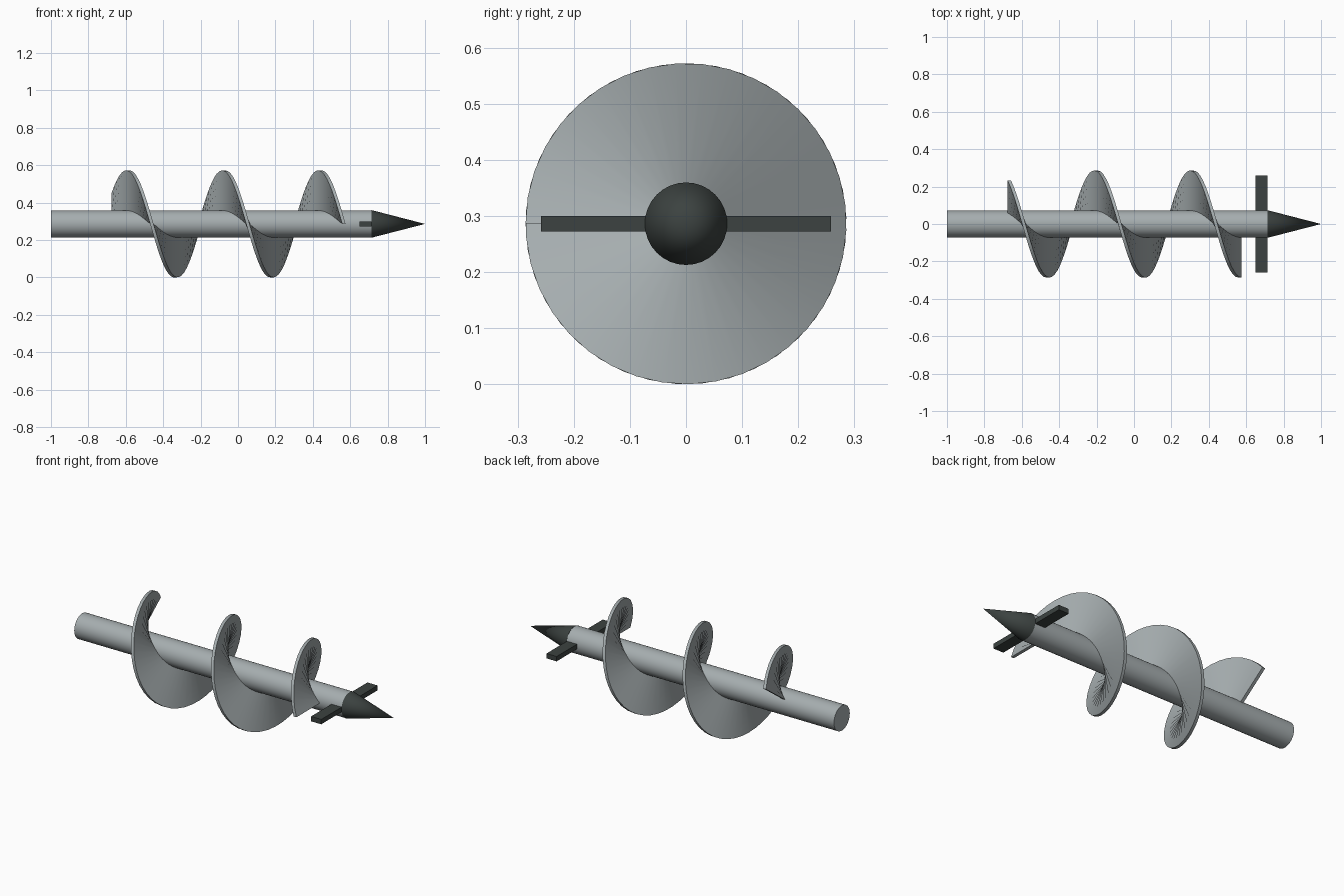
import bpy, bmesh
from math import radians, sin, cos, tau, pi

if "Cube" in bpy.data.objects:
    bpy.data.objects.remove(bpy.data.objects["Cube"])

AXIS_Z = 0.286


def material(name, rgb):
    m = bpy.data.materials.new(name)
    m.diffuse_color = (*rgb, 1)
    m.use_nodes = True
    m.node_tree.nodes["Principled BSDF"].inputs["Base Color"].default_value = m.diffuse_color
    return m


steel = material("steel", (0.38, 0.42, 0.43))
dark = material("dark_steel", (0.045, 0.055, 0.052))


def finish(obj, name, mat, angle=30):
    obj.name = name
    obj.data.materials.append(mat)
    bpy.ops.object.select_all(action='DESELECT')
    obj.select_set(True)
    bpy.context.view_layer.objects.active = obj
    bpy.ops.object.shade_smooth_by_angle(angle=radians(angle))


def rod(name, x0, x1, r0, r1, mat):
    bpy.ops.mesh.primitive_cone_add(
        vertices=32, radius1=r0, radius2=r1, depth=x1 - x0,
        location=((x0 + x1) / 2, 0, AXIS_Z), rotation=(0, pi / 2, 0))
    finish(bpy.context.object, name, mat)


# Central shaft and pointed tip
rod("shaft", -1.0, 0.715, 0.0725, 0.0725, steel)
rod("pilot_tip", 0.715, 1.0, 0.0735, 0.0, dark)

# Flat cutter bar across the shaft
bpy.ops.mesh.primitive_cube_add(size=1, location=(0.682, 0, AXIS_Z))
bar = bpy.context.object
bar.scale = (0.065, 0.516, 0.028)
bpy.ops.object.transform_apply(location=False, rotation=False, scale=True)
finish(bar, "cutter_bar", dark)

# Helical flight: a thin rectangular section swept along the shaft
TURNS, STEPS = 2.4, 90
X0, X1 = -0.666, 0.566
R_IN, R_OUT, HALF = 0.065, 0.286, 0.009
bm = bmesh.new()
rings = []
for i in range(STEPS + 1):
    t = i / STEPS
    x = X0 + (X1 - X0) * t
    a = tau * TURNS * (t - 1) + pi / 2      # measured from straight up
    rings.append([bm.verts.new((x + dx, -r * sin(a), AXIS_Z + r * cos(a)))
                  for r, dx in ((R_IN, -HALF), (R_OUT, -HALF),
                                (R_OUT, HALF), (R_IN, HALF))])
for p, q in zip(rings, rings[1:]):
    for k in range(4):
        n = (k + 1) % 4
        bm.faces.new((p[k], p[n], q[n], q[k]))
bm.faces.new(rings[0])
bm.faces.new(rings[-1][::-1])
bmesh.ops.recalc_face_normals(bm, faces=bm.faces)
mesh = bpy.data.meshes.new("helical_flight")
bm.to_mesh(mesh)
bm.free()
flight = bpy.data.objects.new("helical_flight", mesh)
bpy.context.collection.objects.link(flight)
finish(flight, "helical_flight", steel)
